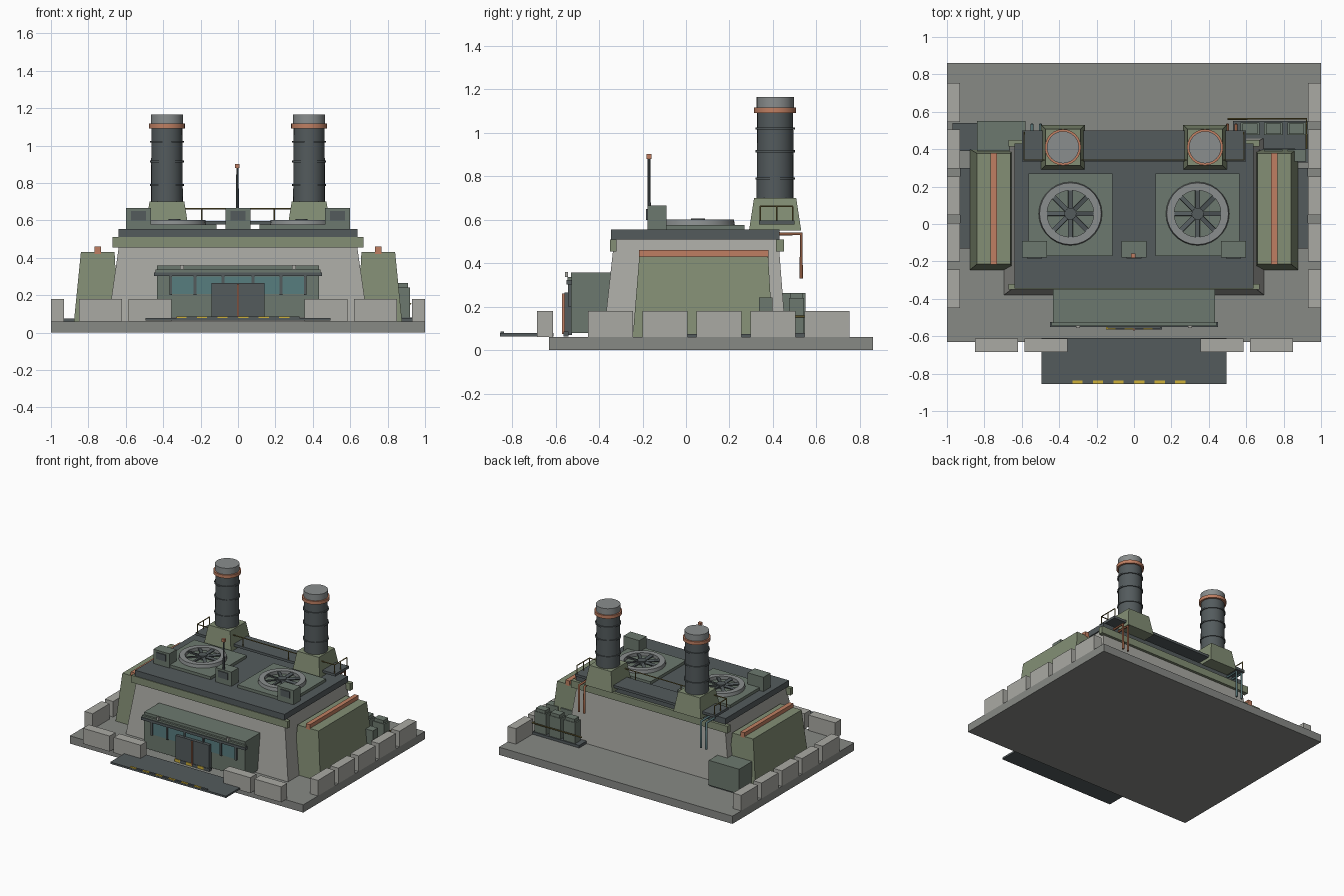
import bpy, bmesh, math
from mathutils import Vector

if "Cube" in bpy.data.objects:
    bpy.data.objects.remove(bpy.data.objects["Cube"])

PALETTE = {
    "concrete": (168, 168, 162), "slab": (134, 136, 132), "green": (130, 141, 116),
    "panel": (108, 120, 110), "dark": (84, 91, 93), "steel": (136, 140, 140),
    "copper": (190, 126, 98), "glass": (88, 124, 126), "yellow": (205, 175, 60),
    "brass": (122, 110, 62), "pipe_teal": (82, 108, 110), "pipe_rust": (140, 90, 66),
}
MATS = {}
for key, rgb in PALETTE.items():
    MATS[key] = bpy.data.materials.new(key)
    MATS[key].diffuse_color = [(c / 255) ** 2.2 for c in rgb] + [1]


def finish(bm, name, mat):
    bmesh.ops.recalc_face_normals(bm, faces=bm.faces)
    me = bpy.data.meshes.new(name)
    bm.to_mesh(me)
    bm.free()
    me.materials.append(MATS[mat])
    ob = bpy.data.objects.new(name, me)
    bpy.context.collection.objects.link(ob)
    return ob


def frustum(name, mat, low, high, z0, z1):
    """Tapered block between two rectangles (x0, x1, y0, y1)."""
    bm = bmesh.new()
    rings = []
    for (x0, x1, y0, y1), z in ((low, z0), (high, z1)):
        rings.append([bm.verts.new((x, y, z)) for x, y in
                      ((x0, y0), (x1, y0), (x1, y1), (x0, y1))])
    a, b = rings
    bm.faces.new(a)
    bm.faces.new(b)
    for i in range(4):
        j = (i + 1) % 4
        bm.faces.new((a[i], a[j], b[j], b[i]))
    return finish(bm, name, mat)


def box(name, mat, x0, x1, y0, y1, z0, z1):
    r = (min(x0, x1), max(x0, x1), y0, y1)
    return frustum(name, mat, r, r, z0, z1)


def lathe(name, mat, x, y, profile, n=24, closed=False):
    """Spin a (radius, z) profile; open profiles get end caps."""
    bm = bmesh.new()
    rings = [[bm.verts.new((x + r * math.cos(2 * math.pi * i / n),
                            y + r * math.sin(2 * math.pi * i / n), z))
              for i in range(n)] for r, z in profile]
    pairs = list(zip(rings, rings[1:]))
    if closed:
        pairs.append((rings[-1], rings[0]))
    else:
        bm.faces.new(rings[0])
        bm.faces.new(rings[-1])
    for a, b in pairs:
        for i in range(n):
            j = (i + 1) % n
            bm.faces.new((a[i], a[j], b[j], b[i]))
    ob = finish(bm, name, mat)
    for f in ob.data.polygons:
        f.use_smooth = abs(f.normal.z) < 0.5 and n > 8
    ob.data.set_sharp_from_angle(angle=math.radians(35))
    return ob


def pipe(name, mat, points, radius):
    cu = bpy.data.curves.new(name, "CURVE")
    cu.dimensions = "3D"
    cu.bevel_depth, cu.bevel_resolution, cu.use_fill_caps = radius, 1, True
    sp = cu.splines.new("POLY")
    sp.points.add(len(points) - 1)
    for p, co in zip(sp.points, points):
        p.co = (*co, 1)
    cu.materials.append(MATS[mat])
    ob = bpy.data.objects.new(name, cu)
    bpy.context.collection.objects.link(ob)


# Ground slab and entrance apron with hazard stripes
box("base_slab", "slab", -1, 1, -0.63, 0.86, 0, 0.06)
box("entrance_apron", "dark", -0.495, 0.495, -0.855, -0.61, 0.064, 0.078)
for i in range(12):
    x = -0.33 + i * 0.055
    box("apron_stripe", "dark" if i % 2 else "yellow", x, x + 0.055, -0.853, -0.838, 0.077, 0.085)

# Main hall, trim bands and roof
frustum("main_hall", "concrete", (-0.695, 0.695, -0.38, 0.46), (-0.63, 0.63, -0.33, 0.425), 0.06, 0.51)
box("front_band", "green", -0.67, 0.67, -0.35, -0.32, 0.455, 0.51)
box("rear_band", "green", -0.67, 0.67, 0.415, 0.45, 0.455, 0.51)
box("roof_slab", "dark", -0.64, 0.64, -0.345, 0.43, 0.51, 0.555)

# Perimeter barrier blocks
for s in (-1, 1):
    for i in range(5):
        y = -0.45 + i * 0.249
        box("side_barrier", "concrete", s * 0.93, s * 1.0, y, y + 0.207, 0.06, 0.18)
    for x in (0.355, 0.62):
        box("front_barrier", "concrete", s * x, s * (x + 0.23), -0.685, -0.612, 0.06, 0.18)

# Mirrored side and roof equipment
for s in (-1, 1):
    def rect(x0, x1, y0, y1):
        return (min(s * x0, s * x1), max(s * x0, s * x1), y0, y1)
    frustum("buttress", "green", rect(0.64, 0.877, -0.245, 0.4), rect(0.66, 0.84, -0.215, 0.378), 0.06, 0.43)
    box("buttress_ridge", "copper", s * 0.733, s * 0.767, -0.217, 0.38, 0.42, 0.46)
    box("side_walk", "dark", s * 0.87, s * 0.93, -0.13, 0.3, 0.06, 0.075)

    # Roof fan
    fx, fy = s * 0.34, 0.055
    box("fan_pad", "panel", s * 0.115, s * 0.565, -0.17, 0.27, 0.55, 0.577)
    lathe("fan_ring", "steel", fx, fy, [(0.17, 0.575), (0.165, 0.602), (0.125, 0.602), (0.125, 0.575)], 28, True)
    lathe("fan_hub", "dark", fx, fy, [(0.032, 0.575), (0.032, 0.606)], 16)
    for k in range(8):
        blade = box("fan_blade", "dark", 0.025, 0.126, -0.012, 0.012, -0.004, 0.004)
        blade.location = (fx, fy, 0.592)
        blade.rotation_euler = (0.25, 0, k * math.pi / 4)

    # Chimney with pedestal, bands and collar
    cx, cy = s * 0.38, 0.41
    frustum("chimney_pedestal", "green", (cx - 0.117, cx + 0.117, cy - 0.12, cy + 0.12),
            (cx - 0.093, cx + 0.093, cy - 0.097, cy + 0.097), 0.55, 0.7)
    lathe("chimney_stack", "dark", cx, cy, [(0.085, 0.69), (0.083, 1.1)])
    for z in (0.79, 0.915, 1.02):
        lathe("chimney_band", "dark", cx, cy, [(0.091, z - 0.005), (0.091, z + 0.005)])
    lathe("chimney_collar", "copper", cx, cy, [(0.097, 1.092), (0.097, 1.117)])
    lathe("chimney_cap", "steel", cx, cy, [(0.086, 1.11), (0.086, 1.165)])

    # Rear downpipes
    for x in (0.5, 0.545):
        pipe("downpipe", "pipe_rust" if s > 0 else "pipe_teal",
             [(s * x, 0.42, 0.535), (s * x, 0.53, 0.535), (s * x, 0.53, 0.33)], 0.009)

# Roof control boxes and antenna
for x in (-0.532, 0, 0.532):
    box("roof_box", "panel", x - 0.068, x + 0.068, -0.178, -0.09, 0.555, 0.665)
    box("roof_box_grille", "dark", x - 0.04, x + 0.04, -0.185, -0.177, 0.6, 0.65)
lathe("antenna_mast", "dark", -0.003, -0.17, [(0.008, 0.66), (0.006, 0.885)], 8)
box("antenna_tip", "copper", -0.015, 0.009, -0.182, -0.158, 0.88, 0.902)

# Rear catwalk and railing
box("catwalk", "dark", -0.6, 0.6, 0.335, 0.5, 0.578, 0.597)
rail = [(-0.588, 0.492), (-0.588, 0.342), (0.588, 0.342), (0.588, 0.492)]
pipe("catwalk_rail", "brass", [(x, y, 0.662) for x, y in rail], 0.004)
posts = rail + [(s * 0.588, 0.417) for s in (-1, 1)] + [(s * 0.195, 0.342) for s in (-1, 1)]
for x, y in posts:
    pipe("rail_post", "brass", [(x, y, 0.59), (x, y, 0.662)], 0.004)

# Entrance block, canopy, windows and door
box("entrance_block", "panel", -0.433, 0.433, -0.53, -0.33, 0.08, 0.358)
box("canopy_lip", "dark", -0.448, 0.448, -0.55, -0.525, 0.302, 0.322)
box("canopy_edge", "panel", -0.44, 0.44, -0.545, -0.525, 0.322, 0.337)
box("window_strip", "glass", -0.36, 0.36, -0.536, -0.525, 0.205, 0.3)
for x in (-0.36, -0.23, -0.08, 0.08, 0.23, 0.36):
    box("window_mullion", "dark", x - 0.007, x + 0.007, -0.544, -0.525, 0.2, 0.303)
box("door", "dark", -0.143, 0.143, -0.56, -0.525, 0.07, 0.265)
box("door_seam", "copper", -0.005, 0.005, -0.57, -0.555, 0.075, 0.26)
for i in range(6):
    x = -0.15 + i * 0.05
    box("door_sill", "dark" if i % 2 else "yellow", x, x + 0.05, -0.564, -0.54, 0.064, 0.085)
for s in (-1, 1):
    box("canopy_lamp", "concrete", s * 0.29, s * 0.31, -0.556, -0.542, 0.337, 0.36)

# Rear left generator housing on its plate
box("generator_plate", "dark", -0.97, -0.58, 0.39, 0.54, 0.06, 0.075)
box("generator", "panel", -0.84, -0.58, 0.39, 0.55, 0.07, 0.262)

# Rear right cabinet bank
box("cabinet_tray", "dark", 0.53, 0.93, 0.4, 0.55, 0.06, 0.08)
box("cabinet_side_tray", "dark", 0.86, 0.93, 0.33, 0.41, 0.06, 0.08)
for x in (0.57, 0.695, 0.82):
    box("cabinet", "panel", x, x + 0.1, 0.475, 0.542, 0.075, 0.24)
    box("cabinet_top", "panel", x + 0.01, x + 0.09, 0.48, 0.538, 0.24, 0.264)
    box("cabinet_inner", "panel", x, x + 0.1, 0.335, 0.398, 0.075, 0.242)
pipe("cabinet_rail", "brass", [(0.5, 0.562, 0.155), (0.922, 0.562, 0.155), (0.922, 0.4, 0.155)], 0.005)

for m in bpy.data.materials:
    if m.users and not m.is_grease_pencil:
        m.use_nodes = True
        m.node_tree.nodes["Principled BSDF"].inputs["Base Color"].default_value = m.diffuse_color
